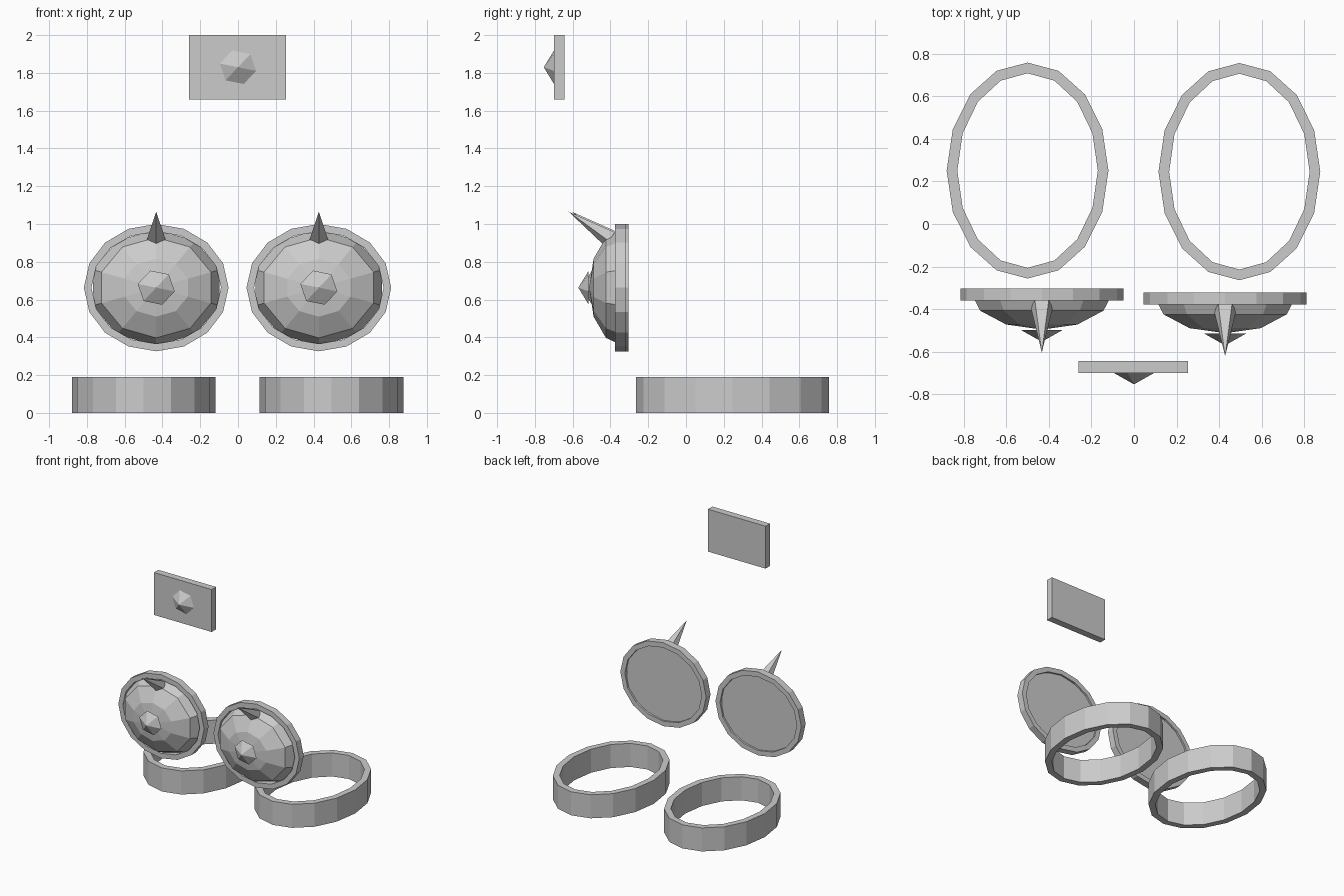
import bpy, bmesh
from math import sin, cos, pi, radians, atan2, hypot

if "Cube" in bpy.data.objects:
    bpy.data.objects.remove(bpy.data.objects["Cube"])

FACING_FRONT = (pi / 2, 0, 0)  # local z points to -y, local y points up


def lathe(name, sides, profile, loc, rot=(0, 0, 0), phase=0.0, closed=False):
    """Elliptical faceted solid; profile is a list of (rx, ry, z), rx 0 = tip."""
    bm = bmesh.new()
    loops = []
    for rx, ry, z in profile:
        if rx == 0:
            loops.append([bm.verts.new((0, 0, z))])
        else:
            angles = [phase + 2 * pi * i / sides for i in range(sides)]
            loops.append([bm.verts.new((rx * cos(a), ry * sin(a), z)) for a in angles])
    pairs = list(zip(loops, loops[1:]))
    if closed:
        pairs.append((loops[-1], loops[0]))
    else:
        for end in (loops[0], loops[-1]):
            if len(end) > 1:
                bm.faces.new(end)
    for a, b in pairs:
        for i in range(sides):
            j = (i + 1) % sides
            if len(b) == 1:
                bm.faces.new((a[i], a[j], b[0]))
            else:
                bm.faces.new((a[i], a[j], b[j], b[i]))
    bmesh.ops.recalc_face_normals(bm, faces=bm.faces)
    mesh = bpy.data.meshes.new(name)
    bm.to_mesh(mesh)
    bm.free()
    obj = bpy.data.objects.new(name, mesh)
    obj.location, obj.rotation_euler = loc, rot
    bpy.context.collection.objects.link(obj)
    return obj


def band(name, rx, ry, wall, height, loc, rot=(0, 0, 0)):
    """Open 16-sided hoop with a constant wall."""
    ix, iy = rx - wall, ry - wall
    lathe(name, 16, [(rx, ry, 0), (rx, ry, height), (ix, iy, height), (ix, iy, 0)],
          loc, rot, closed=True)


def stud(name, loc):
    """Low six-sided pyramid facing the front."""
    lathe(name, 6, [(0.1, 0.095, 0), (0, 0, 0.055)], loc, FACING_FRONT, radians(-12))


# Upright oval hoops standing on the ground
band("left_cuff", 0.38, 0.507, 0.05, 0.19, (-0.5, 0.251, 0))
band("right_cuff", 0.38, 0.51, 0.05, 0.19, (0.495, 0.246, 0))

# Spiked domed pads
for side, x, y in (("left", -0.433, -0.304), ("right", 0.428, -0.321)):
    z = 0.663
    band(side + "_pad_rim", 0.383, 0.337, 0.04, 0.056, (x, y, z), FACING_FRONT)
    # Ten-sided half dome in three steps
    dome = [(0.352 * cos(a), 0.307 * cos(a), 0.178 * sin(a))
            for a in (0, pi / 6, pi / 3)] + [(0, 0, 0.178)]
    lathe(side + "_pad_dome", 10, dome, (x, y - 0.014, z), FACING_FRONT, pi / 10)
    stud(side + "_pad_stud", (x, y - 0.194, z))
    # Horn rising forward from the top of the dome
    dy, dz = 0.222, 0.143
    lathe(side + "_pad_horn", 5, [(0.055, 0.05, 0), (0, 0, hypot(dy, dz))],
          (x, y - 0.078, z + 0.259), (atan2(dy, dz), 0, 0), -pi / 2)

# Floating buckle plate with its stud
bpy.ops.mesh.primitive_cube_add(size=1, location=(-0.003, -0.671, 1.829))
plate = bpy.context.object
plate.name = "buckle_plate"
plate.scale = (0.515, 0.056, 0.342)
stud("buckle_stud", (0, -0.698, 1.83))
